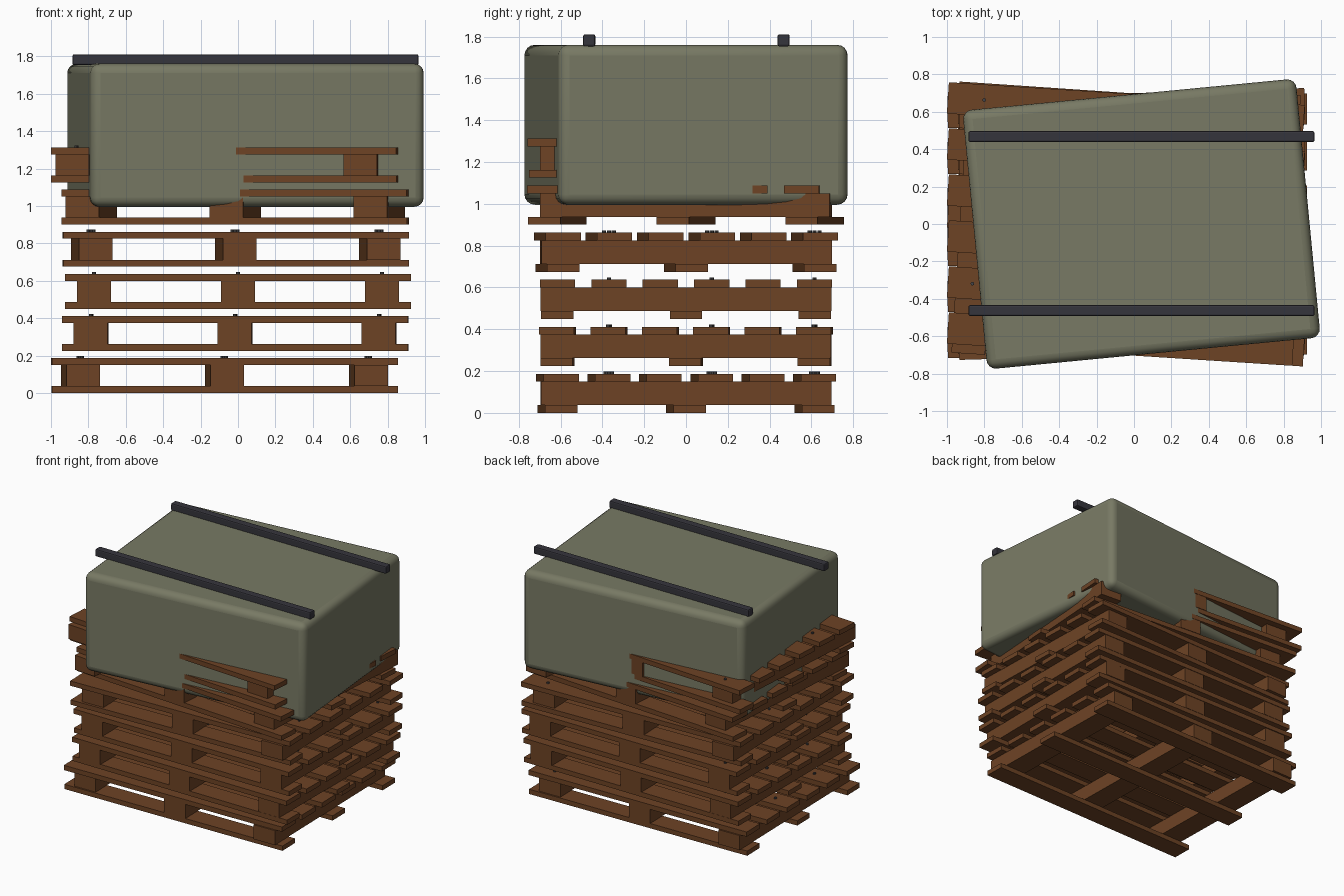
import bpy, bmesh, math
from mathutils import Matrix, Vector

if "Cube" in bpy.data.objects:
    bpy.data.objects.remove(bpy.data.objects["Cube"])


def material(name, colour):
    m = bpy.data.materials.new(name)
    m.diffuse_color = (*colour, 1)
    m.use_nodes = True
    m.node_tree.nodes["Principled BSDF"].inputs["Base Color"].default_value = m.diffuse_color
    return m


WOOD = material("brown_wood", (0.155, 0.056, 0.018))
TARP = material("olive_tarp", (0.188, 0.193, 0.128))
BAR = material("dark_strap", (0.036, 0.035, 0.045))
NAIL = material("nail_steel", (0.06, 0.06, 0.065))


def finish(bm, name, mat):
    me = bpy.data.meshes.new(name)
    bm.to_mesh(me)
    bm.free()
    me.materials.append(mat)
    ob = bpy.data.objects.new(name, me)
    bpy.context.collection.objects.link(ob)
    return ob


def boxes(name, mat, centres, size, angle=0.0):
    """One object of equal boxes, each turned about its own centre."""
    bm = bmesh.new()
    for c in centres:
        m = (Matrix.Translation(Vector(c)) @ Matrix.Rotation(angle, 4, 'Z')
             @ Matrix.Diagonal((*size, 1)))
        bmesh.ops.create_cube(bm, size=1, matrix=m)
    return finish(bm, name, mat)


def bevel(ob, width, segments):
    b = ob.modifiers.new("rounded_edges", 'BEVEL')
    b.width, b.segments, b.limit_method = width, segments, 'ANGLE'


# Pallet dimensions
LENGTH, BOARD_T, HEIGHT, PITCH = 1.85, 0.037, 0.187, 0.225
RUNNER_X = (-0.77, 0, 0.77)
DECK_Y = [-0.615 + 0.246 * i for i in range(6)]


def pallet(n, x, angle):
    z = (n - 1) * PITCH
    p = f"pallet_{n}_"
    boxes(p + "base_boards", WOOD,
          [(x, y, z + BOARD_T / 2) for y in (-0.615, 0, 0.615)],
          (LENGTH, 0.155, BOARD_T), angle)
    boxes(p + "runners", WOOD,
          [(x + rx, 0, z + HEIGHT / 2) for rx in RUNNER_X],
          (0.18, 1.39, HEIGHT - 2 * BOARD_T), angle)
    boxes(p + "deck_boards", WOOD,
          [(x, y, z + HEIGHT - BOARD_T / 2) for y in DECK_Y],
          (LENGTH, 0.168, BOARD_T), angle)
    # nail heads on every second deck board
    bm = bmesh.new()
    turn = Matrix.Rotation(angle, 4, 'Z')
    for rx in RUNNER_X:
        for y in DECK_Y[1::2]:
            pos = turn @ Vector((rx, y, 0)) + Vector((x, 0, z + HEIGHT + 0.004))
            bmesh.ops.create_cone(bm, cap_ends=True, segments=8, radius1=0.01,
                                  radius2=0.01, depth=0.014,
                                  matrix=Matrix.Translation(pos))
    finish(bm, p + "nails", NAIL)


# Stack of six slightly twisted pallets: x offset, twist
stack = [(-0.072, 0.02), (-0.015, -0.005), (0, 0),
         (-0.012, 0.03), (-0.015, -0.068), (-0.072, -0.064)]
for i, (x, a) in enumerate(stack, 1):
    pallet(i, x, a)

# Covered load, twisted the other way
load = boxes("covered_load", TARP, [(0.04, 0, 1.378)], (1.79, 1.39, 0.765),
             math.radians(5.5))
bevel(load, 0.05, 4)
bpy.context.view_layer.objects.active = load
load.select_set(True)
bpy.ops.object.shade_smooth_by_angle(angle=math.radians(40))
load.select_set(False)

# Two straps across the top
for side, y in (("front", -0.463), ("back", 0.467)):
    bevel(boxes(side + "_strap", BAR, [(0.04, y, 1.782)], (1.85, 0.058, 0.058)),
          0.009, 2)
